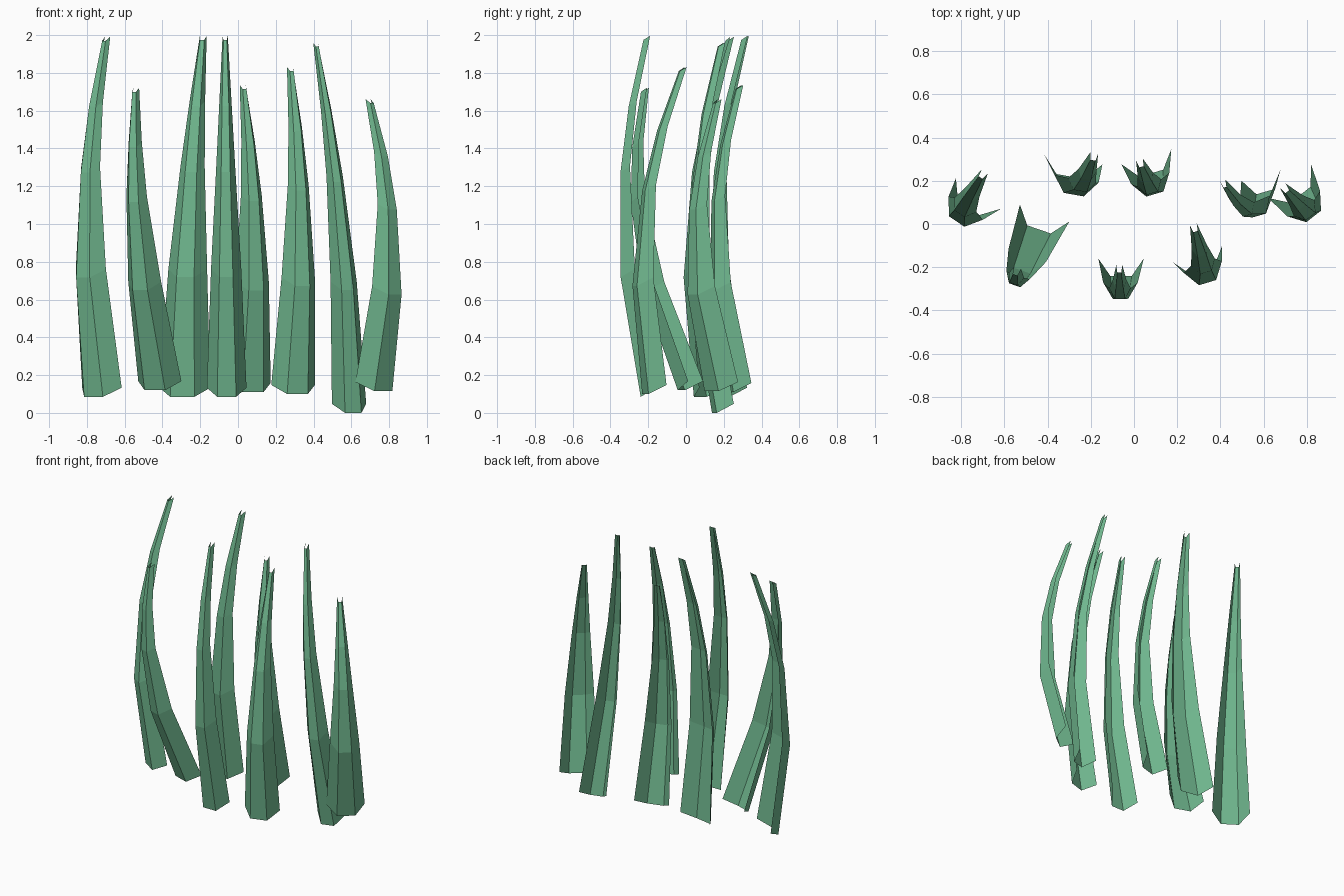
import bpy
from math import sin, cos, radians
from mathutils import Vector

if "Cube" in bpy.data.objects:
    bpy.data.objects.remove(bpy.data.objects["Cube"])

mat = bpy.data.materials.new("leaf_green")
mat.diffuse_color = (0.16, 0.47, 0.27, 1)
mat.use_nodes = True
mat.node_tree.nodes["Principled BSDF"].inputs["Base Color"].default_value = mat.diffuse_color

# rings along a blade: height fraction, rim half width, keel half width, trough depth
RINGS = [(0, .105, .05, .08), (.335, .08, .036, .075), (.63, .05, .024, .05),
         (.815, .032, .018, .042), (1, .014, .009, .035)]


def blade(name, base, tip, yaw, width, bow):
    """Open folded leaf: three panels across, bowed away from its open side."""
    base, tip, a = Vector(base), Vector(tip), radians(yaw)
    side = Vector((cos(a), sin(a), 0))
    opening = Vector((-sin(a), cos(a), 0))
    verts, faces = [], []
    for t, rim, keel, depth in RINGS:
        c = base.lerp(tip, t) - opening * (.498 * bow * t * (1 - t))
        lift = opening * depth + Vector((0, 0, depth * .6))
        verts += [c - side * rim * width + lift, c - side * keel * width,
                  c + side * keel * width, c + side * rim * width + lift]
    for r in range(len(RINGS) - 1):
        for k in range(3):
            i = r * 4 + k
            faces.append((i, i + 1, i + 5, i + 4))
    me = bpy.data.meshes.new(name)
    me.from_pydata(verts, [], faces)
    me.materials.append(mat)
    bpy.context.collection.objects.link(bpy.data.objects.new(name, me))


# keel base, keel tip, yaw, width factor, bow factor
BLADES = [
    ((-.765, .075, .085), (-.71, .215, 1.97), -34, 1.2, 1.2),
    ((-.44, -.025, .12), (-.55, -.235, 1.70), -19, 1.15, 1.15),
    ((-.295, .22, .085), (-.19, .295, 1.975), -10, 1.3, 1.0),
    ((-.06, -.24, .085), (-.068, -.225, 1.975), 0, 1.0, 1.0),
    ((.08, .235, .11), (.035, .265, 1.715), 16.6, 1.15, 1.0),
    ((.315, -.215, .10), (.285, -.035, 1.81), 17, 1.15, 1.1),
    ((.61, .15, .0), (.42, .17, 1.94), 16, .9, 1.1),
    ((.77, .135, .115), (.71, .15, 1.64), 38, 1.2, 1.2),
]
for n, b in enumerate(BLADES):
    blade(f"grass_blade_{n + 1}", *b)
